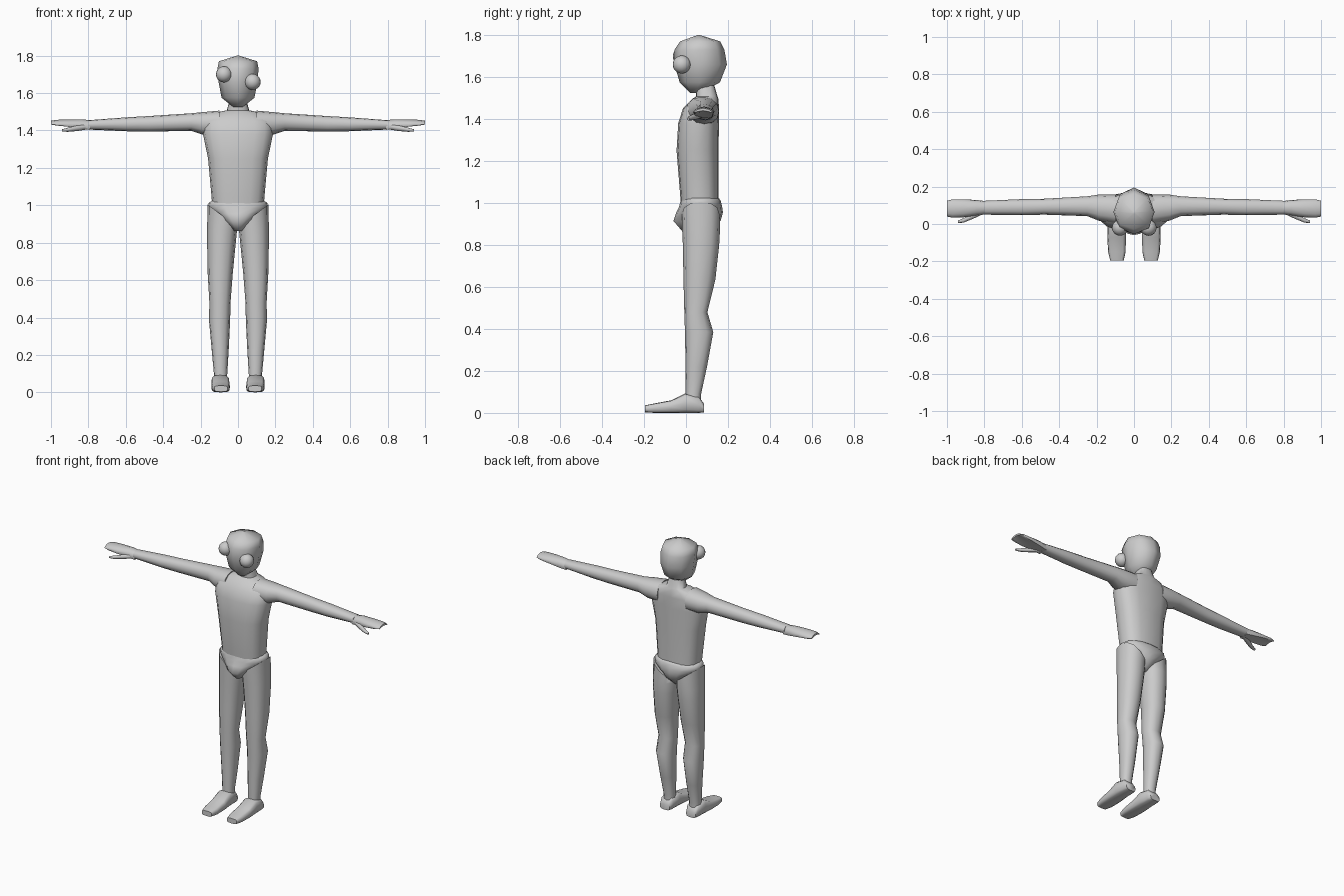
import bpy, bmesh, math


def finish(name, bm, mirror=False, angle=60):
    bmesh.ops.recalc_face_normals(bm, faces=bm.faces)
    me = bpy.data.meshes.new(name)
    bm.to_mesh(me)
    bm.free()
    ob = bpy.data.objects.new(name, me)
    bpy.context.collection.objects.link(ob)
    bpy.ops.object.select_all(action='DESELECT')
    ob.select_set(True)
    bpy.context.view_layer.objects.active = ob
    bpy.ops.object.shade_smooth_by_angle(angle=math.radians(angle))
    if mirror:
        ob.modifiers.new("Mirror", 'MIRROR')
    return ob


def loft(name, axis, rows, segs=12, power=2.3, mirror=False, arch=0, slant=0, angle=60):
    """Skin rounded sections; each row is (t, u0, u1, v0, v1) across the axis.
    slant tilts the last section, arch droops the section's edges."""
    bm = bmesh.new()
    rings = []
    for k, (t, u0, u1, v0, v1) in enumerate(rows):
        ring = []
        for i in range(segs):
            a = 2 * math.pi * i / segs
            c, s = math.cos(a), math.sin(a)
            c = math.copysign(abs(c) ** (2 / power), c)
            s = math.copysign(abs(s) ** (2 / power), s)
            u = (u0 + u1) / 2 + c * (u1 - u0) / 2
            v = (v0 + v1) / 2 + s * (v1 - v0) / 2 - arch * c * c
            w = t + (slant * c if k == len(rows) - 1 else 0)
            co = {'x': (w, u, v), 'y': (u, w, v), 'z': (u, v, w)}[axis]
            ring.append(bm.verts.new(co))
        rings.append(ring)
    for a, b in zip(rings, rings[1:]):
        for i in range(segs):
            j = (i + 1) % segs
            bm.faces.new((a[i], a[j], b[j], b[i]))
    bm.faces.new(rings[0])
    bm.faces.new(rings[-1])
    return finish(name, bm, mirror, angle)


# Head: coarse faceted egg, smooth shaded
loft("head", 'z', [
    (1.525, -.025, .025, .02, .07),
    (1.575, -.088, .088, -.03, .162),
    (1.66, -.104, .104, -.055, .195),
    (1.73, -.11, .11, -.055, .183),
    (1.77, -.102, .102, -.028, .163),
    (1.80, -.006, .006, .055, .067)], segs=8, power=2.1, angle=180)

# Bulging eyes, set at uneven heights
for name, x, z in (("right_eye", -.075, 1.70), ("left_eye", .078, 1.66)):
    bm = bmesh.new()
    bmesh.ops.create_uvsphere(bm, u_segments=16, v_segments=10, radius=.043)
    bmesh.ops.translate(bm, verts=bm.verts, vec=(x, -.02, z))
    finish(name, bm)

# Torso with neck
loft("torso", 'z', [
    (1.00, -.138, .138, -.025, .155),
    (1.04, -.141, .141, -.028, .155),
    (1.25, -.16, .16, -.045, .155),
    (1.38, -.187, .187, -.037, .157),
    (1.45, -.185, .185, -.015, .157),
    (1.495, -.12, .12, .028, .155),
    (1.508, -.06, .06, .048, .15),
    (1.56, -.045, .045, .045, .135)], segs=16, power=2.6)

# Pelvis, tapering to the crotch
loft("pelvis", 'z', [
    (.862, -.022, .022, -.015, .11),
    (.915, -.075, .075, -.06, .165),
    (.955, -.12, .12, -.046, .176),
    (.985, -.158, .158, -.032, .172),
    (1.012, -.158, .158, -.026, .165),
    (1.025, -.14, .14, -.022, .155)], segs=16, power=2.3)

# Legs with a slanted hip cut
loft("legs", 'z', [
    (.04, .055, .13, .0, .072),
    (.09, .058, .128, -.002, .072),
    (.22, .05, .14, -.002, .1),
    (.385, .042, .155, -.005, .13),
    (.48, .04, .153, -.008, .102),
    (.635, .028, .162, -.012, .14),
    (.80, .012, .165, -.015, .158),
    (.87, .005, .165, -.018, .162),
    (.945, .005, .163, -.02, .16)], mirror=True, slant=.06)

# Feet
loft("feet", 'y', [
    (.085, .06, .13, .002, .045),
    (.06, .05, .138, 0, .078),
    (-.005, .046, .143, 0, .092),
    (-.07, .043, .143, 0, .06),
    (-.15, .045, .138, 0, .045),
    (-.195, .055, .127, .003, .036)], power=3.6, mirror=True)

# Arms
loft("arms", 'x', [
    (.10, .0, .157, 1.37, 1.506),
    (.19, .018, .157, 1.378, 1.498),
    (.25, .042, .148, 1.398, 1.492),
    (.48, .05, .135, 1.394, 1.477),
    (.60, .047, .133, 1.396, 1.47),
    (.80, .05, .124, 1.405, 1.455)], mirror=True)

# Hands: flat, slightly cupped mittens
loft("hands", 'x', [
    (.79, .052, .122, 1.406, 1.455),
    (.84, .046, .128, 1.412, 1.46),
    (.91, .036, .132, 1.424, 1.459),
    (.97, .034, .132, 1.432, 1.457),
    (1.0, .04, .124, 1.44, 1.452)], power=2.8, mirror=True, arch=.013)

# Thumbs
loft("thumbs", 'x', [
    (.81, .052, .085, 1.405, 1.435),
    (.86, .028, .06, 1.397, 1.427),
    (.91, .008, .032, 1.393, 1.415),
    (.942, .004, .018, 1.394, 1.406)], segs=8, mirror=True)
